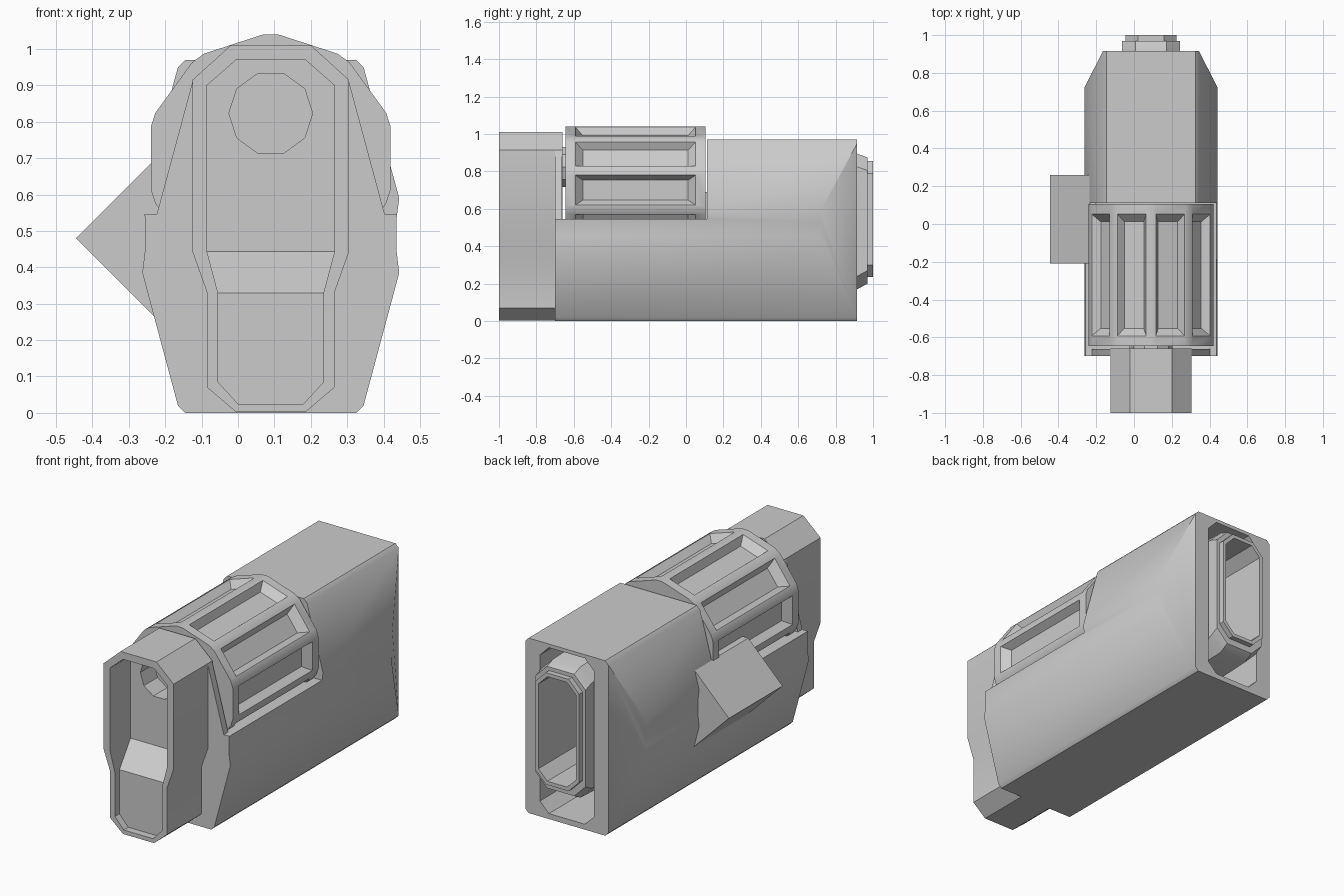
import bpy, bmesh, math
from mathutils import Vector

if "Cube" in bpy.data.objects:
    bpy.data.objects.remove(bpy.data.objects["Cube"])

CX = 0.09  # symmetry plane of the housing


def finish(name, bm):
    bmesh.ops.recalc_face_normals(bm, faces=bm.faces[:])
    me = bpy.data.meshes.new(name)
    bm.to_mesh(me)
    bm.free()
    ob = bpy.data.objects.new(name, me)
    bpy.context.collection.objects.link(ob)
    return ob


def activate(ob):
    bpy.ops.object.select_all(action='DESELECT')
    ob.select_set(True)
    bpy.context.view_layer.objects.active = ob


def loft(name, rings):
    """Skin a list of closed rings and cap both ends."""
    bm = bmesh.new()
    vs = [[bm.verts.new(p) for p in r] for r in rings]
    n = len(rings[0])
    for a, b in zip(vs, vs[1:]):
        for i in range(n):
            j = (i + 1) % n
            bm.faces.new((a[i], a[j], b[j], b[i]))
    bm.faces.new(vs[0])
    bm.faces.new(vs[-1])
    return finish(name, bm)


def mirrored(half):
    return [(CX + x, z) for x, z in half] + [(CX - x, z) for x, z in reversed(half)]


def prism(name, half, y0, y1):
    pts = mirrored(half)
    return loft(name, [[(x, y, z) for x, z in pts] for y in (y0, y1)])


def faceted(name, half, y0, ends, caps):
    """Mirrored prism whose far end has a separate depth per profile point."""
    bm = bmesh.new()
    pts = mirrored(half)
    ends = ends + ends[::-1]
    n = len(pts)
    a = [bm.verts.new((x, y0, z)) for x, z in pts]
    b = [bm.verts.new((x, y, z)) for (x, z), y in zip(pts, ends)]
    for i in range(n):
        j = (i + 1) % n
        bm.faces.new((a[i], a[j], b[j], b[i]))
    bm.faces.new(a)
    for c in caps:
        bm.faces.new([b[i] for i in c])
    return finish(name, bm)


def circle(r, cz, y, angles):
    return [(CX + r * math.cos(math.radians(t)), y, cz + r * math.sin(math.radians(t)))
            for t in angles]


def cut(ob, cutter):
    m = ob.modifiers.new("cut", 'BOOLEAN')
    m.object = cutter
    m.operation = 'DIFFERENCE'
    m.solver = 'EXACT'
    activate(ob)
    bpy.ops.object.modifier_apply(modifier=m.name)
    bpy.data.objects.remove(cutter)


# Housing with bulged sides and slanted rear cheeks
body_half = [(.235, 0), (.255, .02), (.353, .385), (.345, .45),
             (.345, .53), (.353, .59), (.255, .95), (.235, .97)]
housing = faceted("housing", body_half, -.70,
                  [.915, .915, .72, .72, .72, .72, .915, .915],
                  [[0, 1, 6, 7, 8, 9, 14, 15], [1, 2, 3, 4, 5, 6],
                   [9, 10, 11, 12, 13, 14]])
# Drum bay and rear opening
cut(housing, prism("bay_cutter", [(.6, .547), (.6, 1.3)], -.9, .112))
cut(housing, prism("rear_cutter", [(.11, .03), (.165, .085), (.165, .895), (.11, .95)],
                   .5, 1.1))

# Front shroud with stepped cavity
shroud = prism("front_shroud", [(.095, .002), (.175, .07), (.175, .33), (.215, .443),
                                (.215, .915), (.11, 1.01)], -1.0, -.66)
cut(shroud, faceted("cavity_cutter",
                    [(.09, .025), (.145, .085), (.145, .33), (.175, .443),
                     (.175, .90), (.095, .97)], -1.1,
                    [-.96] * 3 + [-.82] * 3,
                    [[0, 1, 2, 9, 10, 11], [2, 3, 8, 9], [3, 4, 5, 6, 7, 8]]))
ten = [36 * k for k in range(10)]
cut(shroud, loft("bore_cutter", [circle(.115, .823, y, ten) for y in (-.9, -.70)]))
axle = loft("axle", [circle(.113, .823, y, ten) for y in (-.68, -.6)])

# Sloping plate between shroud and drum
plate = prism("front_plate", [(.335, .40), (.312, .55), (.215, .91)], -.70, -.662)

# Ten-sided drum with recessed panels
angles = [90 + 36 * k + d for k in range(10) for d in (-3.4, 3.4)]
drum = loft("drum", [circle(.3406, .70, y, angles) for y in (-.645, .105)])
bm = bmesh.new()
bm.from_mesh(drum.data)
bm.normal_update()
panels = [f for f in bm.faces if len(f.verts) == 4 and f.calc_area() > .08]
for f in panels:
    for inset, depth, shrink in ((.006, 0, .047), (.026, -.04, .014)):
        bmesh.ops.inset_region(bm, faces=[f], thickness=inset, use_even_offset=True)
        nrm = f.normal.copy()
        mid = f.calc_center_median().y
        for v in f.verts:
            v.co += nrm * depth
            v.co.y -= math.copysign(shrink, v.co.y - mid)
bm.to_mesh(drum.data)
bm.free()


# Rear connector: tapered collar, stepped lip, hollow centre
def stadium(y, hx, lo, hi, c):
    return [(x, y, z) for x, z in mirrored([(hx - c, lo), (hx, lo + c),
                                            (hx, hi - c), (hx - c, hi)])]


connector = loft("rear_connector", [stadium(*r) for r in (
    (.50, .153, .15, .91, .07), (.915, .153, .17, .895, .07),
    (.97, .153, .20, .875, .07), (.97, .135, .235, .855, .065),
    (1.0, .135, .235, .855, .065), (1.0, .115, .255, .835, .055),
    (.53, .115, .255, .835, .055))])

# Triangular side fin
fin = loft("side_fin", [[(-.445, y, .48), (-.235, y, .69), (-.20, y, .69),
                         (-.20, y, .265), (-.23, y, .265)] for y in (-.21, .26)])

# Soft shading across shallow angles
for ob in (housing, shroud, axle, plate, drum, connector):
    activate(ob)
    bpy.ops.object.shade_smooth_by_angle(angle=math.radians(30))
